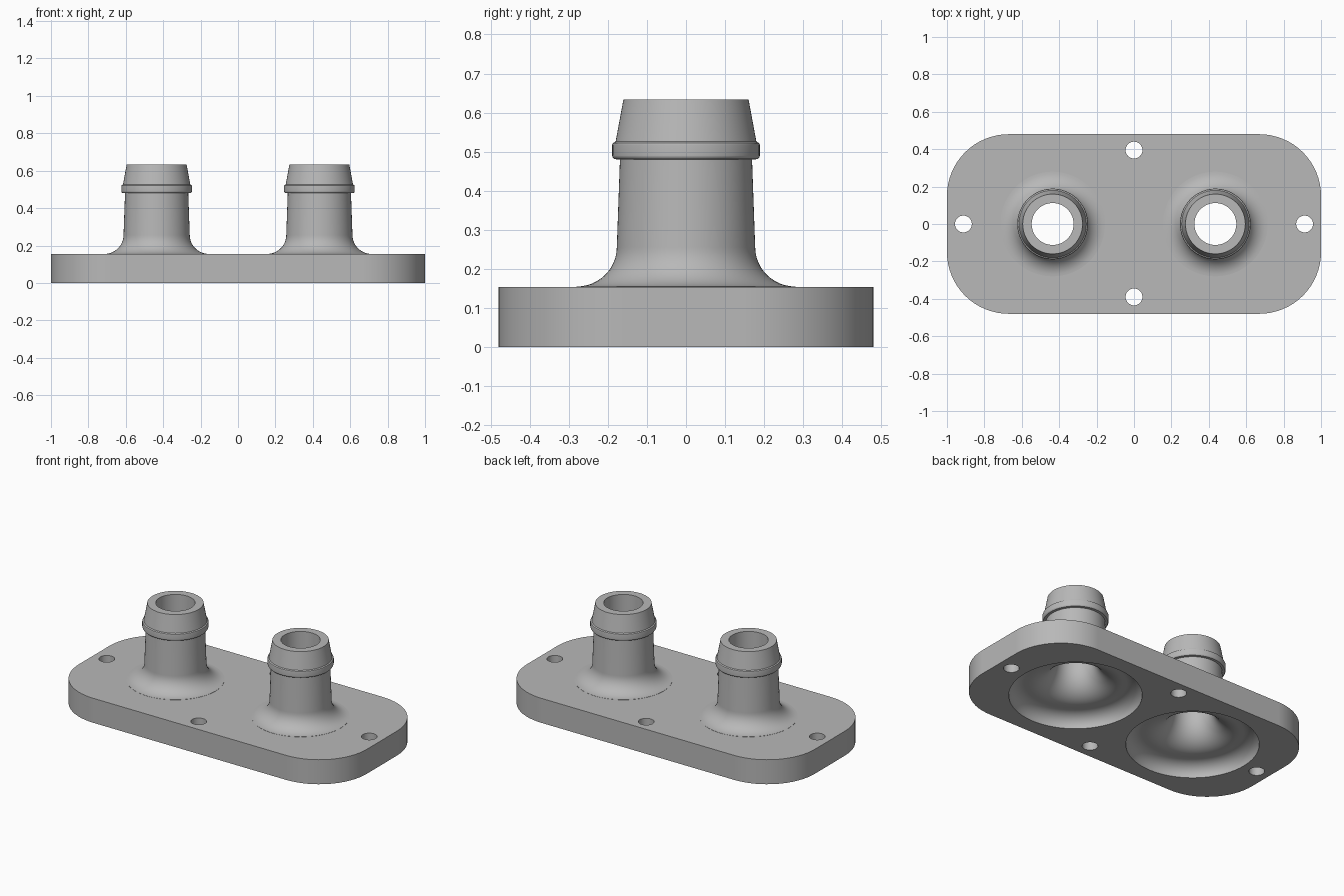
import bpy, bmesh, math

cube = bpy.data.objects.get("Cube")
if cube:
    bpy.data.objects.remove(cube, do_unlink=True)

PLATE_TOP = 0.154
PORT_X = 0.435
SIDES = 72

grey = bpy.data.materials.new("plain_grey")
grey.use_nodes = True
color = (0.48, 0.48, 0.48, 1)
grey.diffuse_color = color
grey.node_tree.nodes["Principled BSDF"].inputs["Base Color"].default_value = color


def make_object(name, bm):
    bmesh.ops.recalc_face_normals(bm, faces=bm.faces)
    mesh = bpy.data.meshes.new(name)
    bm.to_mesh(mesh)
    bm.free()
    mesh.materials.append(grey)
    obj = bpy.data.objects.new(name, mesh)
    bpy.context.collection.objects.link(obj)
    return obj


def arc(cx, cz, rx, rz, start, end, steps=12):
    """Points (radius, height) along an elliptical arc, angles in degrees."""
    angles = [math.radians(start + (end - start) * i / steps) for i in range(steps + 1)]
    return [(cx + rx * math.cos(a), cz + rz * math.sin(a)) for a in angles]


def lathe(name, profile, x, y=0):
    """Closed solid of revolution with flat end caps."""
    bm = bmesh.new()
    rings = []
    for r, z in profile:
        rings.append([bm.verts.new((x + r * math.cos(math.tau * i / SIDES),
                                    y + r * math.sin(math.tau * i / SIDES), z))
                      for i in range(SIDES)])
    for low, high in zip(rings, rings[1:]):
        for i in range(SIDES):
            j = (i + 1) % SIDES
            bm.faces.new((low[i], low[j], high[j], high[i]))
    bm.faces.new(rings[0])
    bm.faces.new(rings[-1])
    return make_object(name, bm)


def combine(target, tool, operation):
    mod = target.modifiers.new(operation, 'BOOLEAN')
    mod.operation = operation
    mod.solver = 'EXACT'
    mod.object = tool
    bpy.context.view_layer.objects.active = target
    bpy.ops.object.modifier_apply(modifier=mod.name)
    bpy.data.objects.remove(tool, do_unlink=True)


# Rounded base plate
radius, half_x, half_y = 0.33, 1.0, 0.48
outline = []
for k, (sx, sy) in enumerate([(1, 1), (-1, 1), (-1, -1), (1, -1)]):
    outline += arc(sx * (half_x - radius), sy * (half_y - radius),
                   radius, radius, 90 * k, 90 * k + 90, 16)
bm = bmesh.new()
base = bm.faces.new([bm.verts.new((x, y, 0)) for x, y in outline])
top = bmesh.ops.extrude_face_region(bm, geom=[base])["geom"]
bmesh.ops.translate(bm, vec=(0, 0, PLATE_TOP),
                    verts=[v for v in top if isinstance(v, bmesh.types.BMVert)])
plate = make_object("flange_plate_with_hose_ports", bm)

# Hose ports: flared foot, slightly tapered neck, bead and tapered tip
port = [(0.28, 0.1)]
port += arc(0.28, 0.256, 0.103, 0.101, 270, 180)
port += [(0.169, 0.48), (0.184, 0.481), (0.188, 0.486), (0.189, 0.49),
         (0.189, 0.517), (0.187, 0.522), (0.18, 0.526), (0.16, 0.634)]

# Bell-shaped recess under each port, leading into the bore
recess = [(0.38, -0.05), (0.38, 0)]
recess += arc(0.29, 0, 0.09, 0.08, 8, 90, 10)
recess += arc(0.27, 0.25, 0.158, 0.17, 270, 180, 14)
recess += [(0.112, 0.7)]

for x in (-PORT_X, PORT_X):
    combine(plate, lathe("port", port, x), 'UNION')
for x in (-PORT_X, PORT_X):
    combine(plate, lathe("recess_cutter", recess, x), 'DIFFERENCE')

# Screw holes at the middle of each side
for x, y in [(-0.912, 0), (0.912, 0), (0, -0.39), (0, 0.395)]:
    cutter = lathe("hole_cutter", [(0.045, -0.1), (0.045, 0.3)], x, y)
    combine(plate, cutter, 'DIFFERENCE')

# Smooth curved surfaces, crisp edges and level flats
bpy.ops.object.select_all(action='DESELECT')
plate.select_set(True)
bpy.context.view_layer.objects.active = plate
bpy.ops.object.shade_smooth_by_angle(angle=math.radians(30))
normals = plate.modifiers.new("level_flats", 'WEIGHTED_NORMAL')
normals.keep_sharp = True
normals.weight = 100
